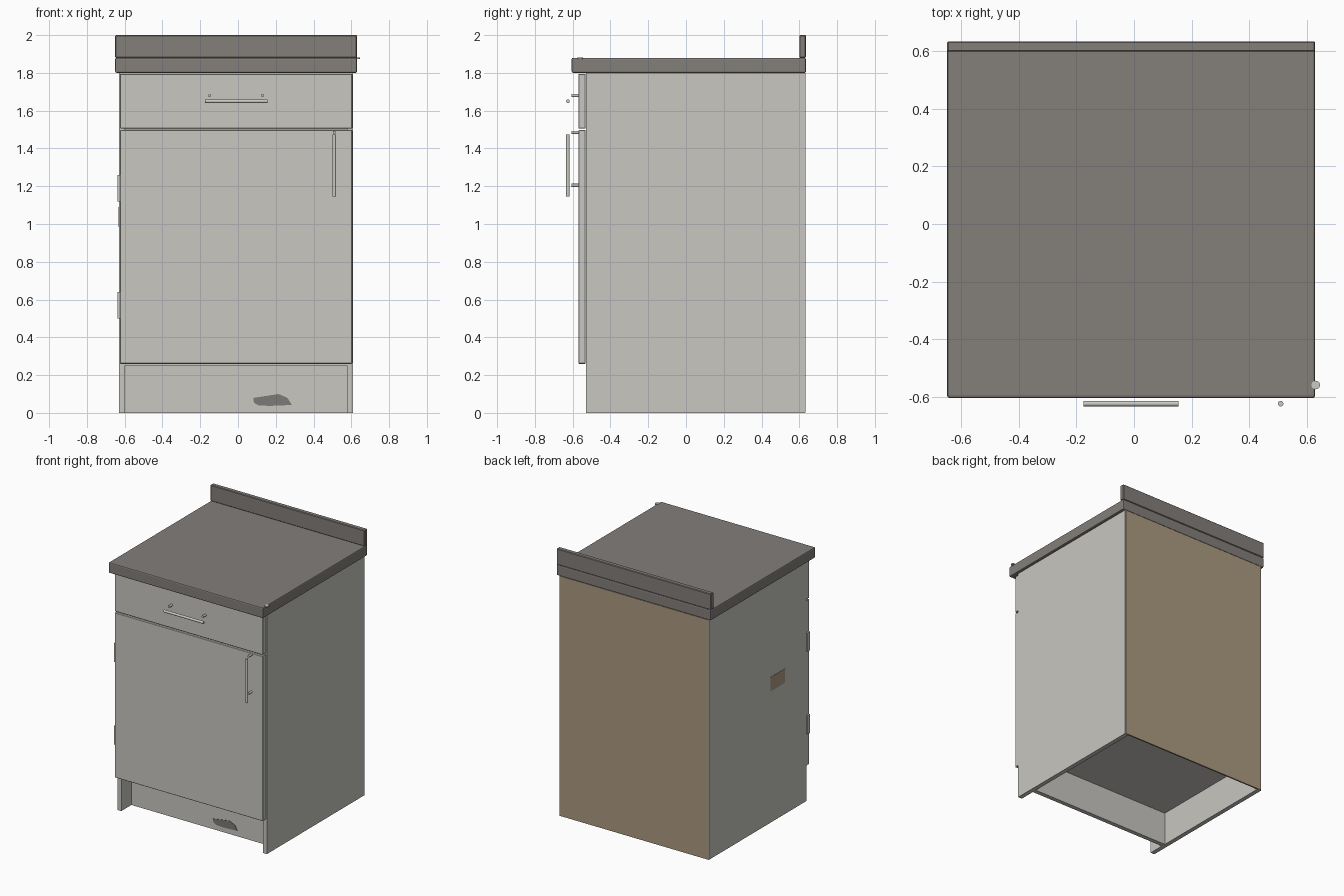
import bpy, bmesh, math
from mathutils import Vector

if "Cube" in bpy.data.objects:
    bpy.data.objects.remove(bpy.data.objects["Cube"])


def material(name, rgb):
    m = bpy.data.materials.new(name)
    m.diffuse_color = (*rgb, 1)
    m.use_nodes = True
    m.node_tree.nodes["Principled BSDF"].inputs["Base Color"].default_value = m.diffuse_color
    return m


CREAM = material("cream laminate", (0.578, 0.571, 0.533))
STONE = material("grey worktop", (0.227, 0.209, 0.195))
BOARD = material("bare fibreboard", (0.413, 0.323, 0.220))
STEEL = material("pale metal", (0.60, 0.60, 0.55))
STAIN = material("dark stain", (0.205, 0.198, 0.180))


def finish(name, bm, mat):
    bmesh.ops.recalc_face_normals(bm, faces=bm.faces)
    me = bpy.data.meshes.new(name)
    bm.to_mesh(me)
    bm.free()
    me.materials.append(mat)
    ob = bpy.data.objects.new(name, me)
    bpy.context.collection.objects.link(ob)
    return ob


def box(name, x, y, z, mat, bevel=0.0, segments=1):
    """Box from (min, max) ranges with optional softened edges."""
    bm = bmesh.new()
    bmesh.ops.create_cube(bm, size=1)
    for v in bm.verts:
        v.co = Vector([r[0] if c < 0 else r[1] for c, r in zip(v.co, (x, y, z))])
    ob = finish(name, bm, mat)
    if bevel:
        mod = ob.modifiers.new("soft edges", 'BEVEL')
        mod.width, mod.segments = bevel, segments
    return ob


def rod(name, a, b, radius, mat, sides=16):
    """Capped cylinder between two points, smooth around its side."""
    a, b = Vector(a), Vector(b)
    bm = bmesh.new()
    bmesh.ops.create_cone(bm, cap_ends=True, segments=sides, radius1=radius,
                          radius2=radius, depth=(b - a).length)
    turn = (b - a).to_track_quat('Z', 'Y')
    for v in bm.verts:
        v.co = turn @ v.co + (a + b) / 2
    ob = finish(name, bm, mat)
    bpy.ops.object.select_all(action='DESELECT')
    ob.select_set(True)
    bpy.context.view_layer.objects.active = ob
    bpy.ops.object.shade_smooth_by_angle(angle=math.radians(40))
    return ob


# Carcass: sides, floor, top, recessed plinth and back
box("left_side", (-0.63, -0.597), (-0.53, 0.63), (0, 1.80), CREAM)
box("right_side", (0.577, 0.61), (-0.53, 0.63), (0, 1.80), CREAM)
box("cabinet_floor", (-0.597, 0.577), (-0.53, 0.622), (0.25, 0.283), CREAM)
box("cabinet_top_rail", (-0.597, 0.577), (-0.53, 0.622), (1.767, 1.80), CREAM)
box("plinth_board", (-0.597, 0.577), (-0.41, -0.377), (0, 0.25), CREAM)
box("back_panel", (-0.625, 0.605), (0.622, 0.633), (0.002, 1.80), BOARD)

# Fronts
box("drawer_front", (-0.625, 0.605), (-0.57, -0.531), (1.506, 1.795), CREAM, 0.003)
box("door", (-0.625, 0.605), (-0.57, -0.531), (0.26, 1.497), CREAM, 0.003)

# Worktop and upstand
box("worktop", (-0.65, 0.63), (-0.605, 0.635), (1.80, 1.88), STONE, 0.008, 2)
box("upstand", (-0.65, 0.63), (0.60, 0.635), (1.88, 2.0), STONE, 0.004)

# Bar handles with their posts
BAR_Y, BAR_R = -0.625, 0.0095
rod("drawer_handle", (-0.175, BAR_Y, 1.65), (0.155, BAR_Y, 1.65), BAR_R, STEEL)
rod("door_handle", (0.51, BAR_Y, 1.145), (0.51, BAR_Y, 1.475), BAR_R, STEEL)
for i, (x, z) in enumerate([(-0.15, 1.68), (0.13, 1.68), (0.51, 1.485), (0.51, 1.205)]):
    rod(f"handle_post_{i + 1}", (x, -0.605, z), (x, -0.565, z), 0.0085, STEEL)

# Hinges along the door's left edge
for i, z in enumerate((0.50, 1.12)):
    box(f"hinge_{i + 1}", (-0.637, -0.615), (-0.562, -0.532), (z, z + 0.14), STEEL)

# Wear: worktop corner chip, peeled side patch, plinth stain
rod("corner_chip", (0.632, -0.56, 1.874), (0.632, -0.56, 1.882), 0.015, STEEL)
box("peeled_patch", (-0.632, -0.629), (-0.27, -0.10), (0.985, 1.09), BOARD)

bm = bmesh.new()
outline = [(0.08, 0.079), (0.215, 0.10), (0.262, 0.079), (0.285, 0.042),
           (0.165, 0.037), (0.11, 0.04), (0.085, 0.053)]
face = bm.faces.new([bm.verts.new((x, -0.413, z)) for x, z in outline])
ext = bmesh.ops.extrude_face_region(bm, geom=[face])
for v in ext["geom"]:
    if isinstance(v, bmesh.types.BMVert):
        v.co.y += 0.004
finish("plinth_stain", bm, STAIN)
